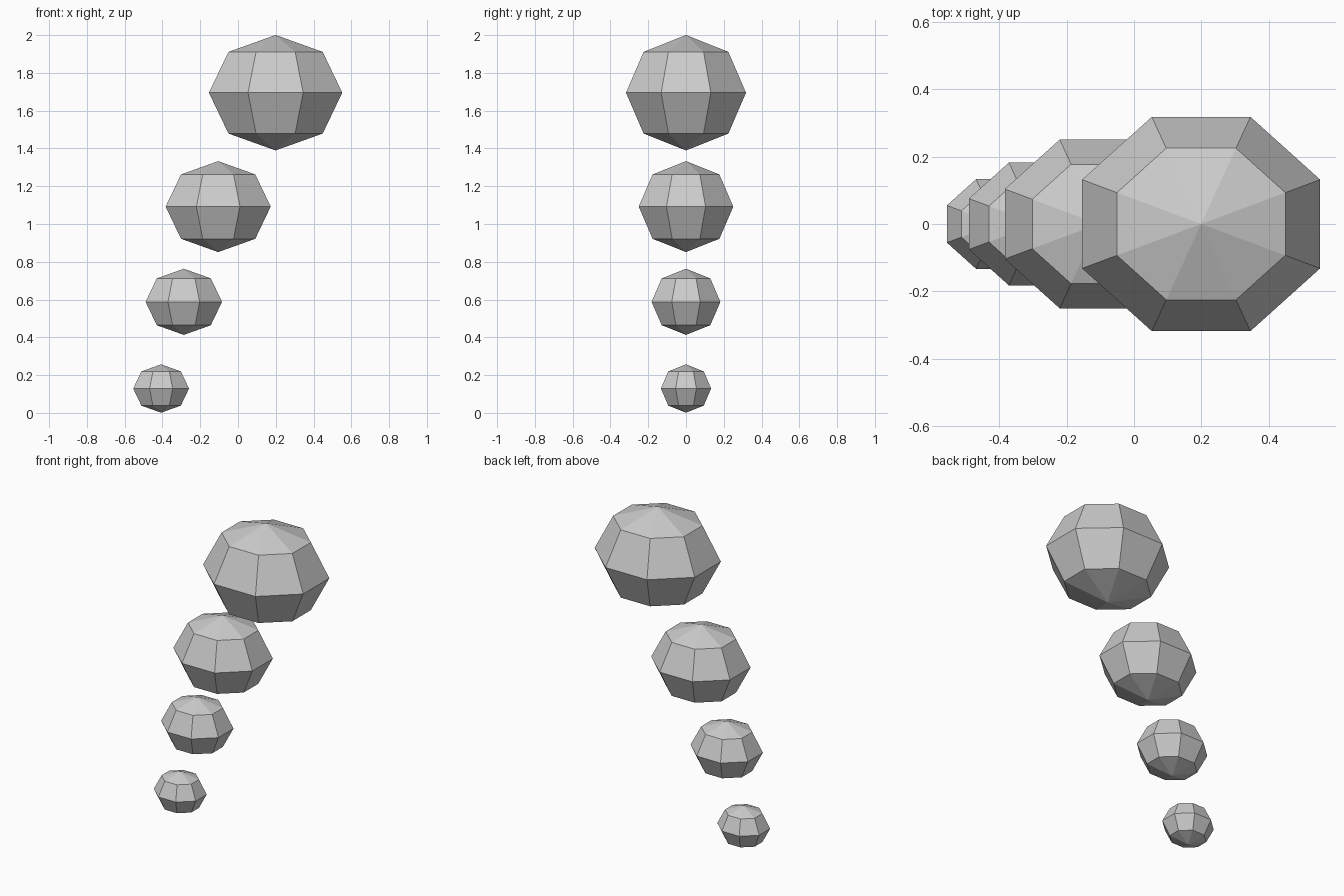
import bpy, bmesh
from math import radians
from mathutils import Matrix

if "Cube" in bpy.data.objects:
    bpy.data.objects.remove(bpy.data.objects["Cube"])

# name, centre x, centre z, widest radius
BUBBLES = [
    ("bubble_smallest", -0.407, 0.129, 0.160),
    ("bubble_small", -0.287, 0.588, 0.219),
    ("bubble_medium", -0.105, 1.092, 0.301),
    ("bubble_large", 0.199, 1.695, 0.382),
]


def add_bubble(name, x, z, r):
    """Low-poly squashed ball with a flat side facing each axis."""
    bm = bmesh.new()
    bmesh.ops.create_uvsphere(bm, u_segments=8, v_segments=4, radius=r)
    squash = Matrix.Diagonal((1.0, 0.9, 0.8, 1.0))
    bm.transform(squash @ Matrix.Rotation(radians(22.5), 4, "Z"))
    mesh = bpy.data.meshes.new(name)
    bm.to_mesh(mesh)
    bm.free()
    obj = bpy.data.objects.new(name, mesh)
    obj.location = (x, 0, z)
    bpy.context.collection.objects.link(obj)


# Rising trail of bubbles, small to large
for bubble in BUBBLES:
    add_bubble(*bubble)
